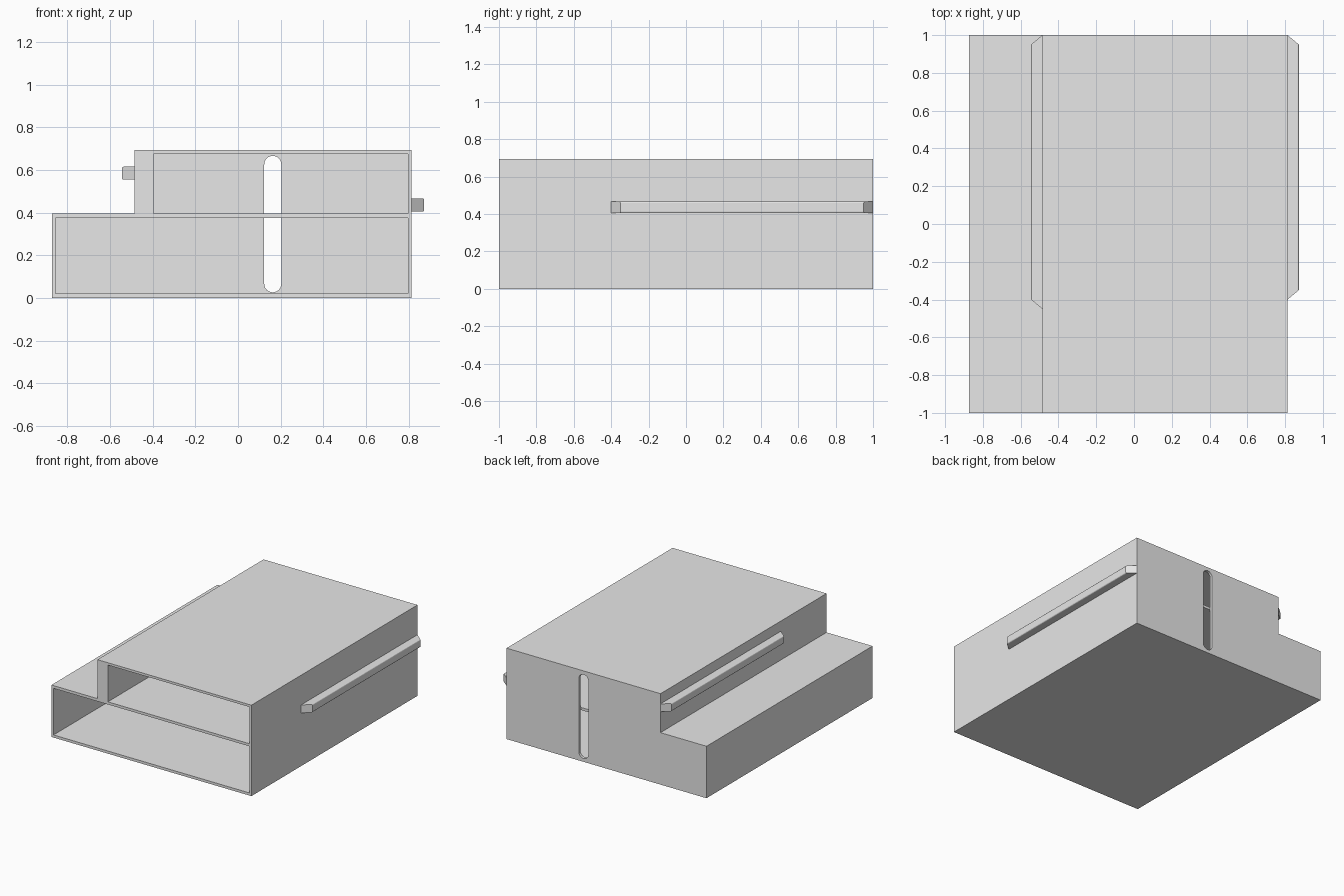
import bpy, bmesh, math

if "Cube" in bpy.data.objects:
    bpy.data.objects.remove(bpy.data.objects["Cube"])

grey = bpy.data.materials.new("light_grey")
grey.use_nodes = True
COLOUR = (0.8, 0.8, 0.8, 1)
grey.diffuse_color = COLOUR
grey.node_tree.nodes["Principled BSDF"].inputs["Base Color"].default_value = COLOUR


def prism(name, profile, offset, to_point):
    """Extrude a flat profile by an offset vector into a closed solid."""
    bm = bmesh.new()
    face = bm.faces.new([bm.verts.new(to_point(a, b)) for a, b in profile])
    top = bmesh.ops.extrude_face_region(bm, geom=[face])["geom"]
    bmesh.ops.translate(bm, vec=offset,
                        verts=[v for v in top if isinstance(v, bmesh.types.BMVert)])
    bmesh.ops.recalc_face_normals(bm, faces=bm.faces)
    mesh = bpy.data.meshes.new(name)
    bm.to_mesh(mesh)
    bm.free()
    mesh.materials.append(grey)
    obj = bpy.data.objects.new(name, mesh)
    bpy.context.collection.objects.link(obj)
    return obj


def front_prism(name, profile, y0, y1):
    return prism(name, profile, (0, y1 - y0, 0), lambda x, z: (x, y0, z))


def rect(x0, x1, z0, z1):
    return [(x0, z0), (x1, z0), (x1, z1), (x0, z1)]


def cut(obj, cutter):
    mod = obj.modifiers.new("cut", 'BOOLEAN')
    mod.operation = 'DIFFERENCE'
    mod.solver = 'EXACT'
    mod.object = cutter
    bpy.context.view_layer.objects.active = obj
    bpy.ops.object.modifier_apply(modifier=mod.name)
    bpy.data.objects.remove(cutter)


# Stepped housing
LEFT, STEP, RIGHT = -0.873, -0.485, 0.813
SHELF, TOP = 0.396, 0.693
housing = front_prism("housing", [(LEFT, 0), (RIGHT, 0), (RIGHT, TOP),
                                  (STEP, TOP), (STEP, SHELF), (LEFT, SHELF)], -1, 1)

# Two compartments open at the front
cut(housing, front_prism("lower_bay", rect(-0.855, 0.796, 0.02, 0.375), -1.1, 0.98))
cut(housing, front_prism("upper_bay", rect(-0.397, 0.796, 0.395, 0.675), -1.1, 0.98))

# Round-ended slot through the back wall
cx, r, z_low, z_high = 0.163, 0.04, 0.066, 0.626
slot = []
for centre, start in ((z_high, 0), (z_low, math.pi)):
    for i in range(13):
        a = start + math.pi * i / 12
        slot.append((cx + r * math.cos(a), centre + r * math.sin(a)))
cut(housing, front_prism("back_slot", slot, 0.975, 1.1))


# Side rails with chamfered ends and softened outer edges
def rail(name, x, side, y0, z0, z1):
    out, ch = x + side * 0.06, 0.05
    plan = [(x, y0), (out, y0 + ch), (out, 1 - ch), (x, 1)]
    obj = prism(name, plan, (0, 0, z1 - z0), lambda px, py: (px, py, z0))
    bm = bmesh.new()
    bm.from_mesh(obj.data)
    edges = [e for e in bm.edges if all(abs(v.co.x - out) < 1e-4 for v in e.verts)
             and abs(e.verts[0].co.y - e.verts[1].co.y) > 0.1]
    bmesh.ops.bevel(bm, geom=edges, offset=0.008, segments=3, profile=0.5,
                    affect='EDGES')
    bm.to_mesh(obj.data)
    bm.free()
    return obj


rail("left_rail", RIGHT, 1, -0.4, 0.405, 0.466)
rail("right_rail", STEP, -1, -0.45, 0.555, 0.615)
